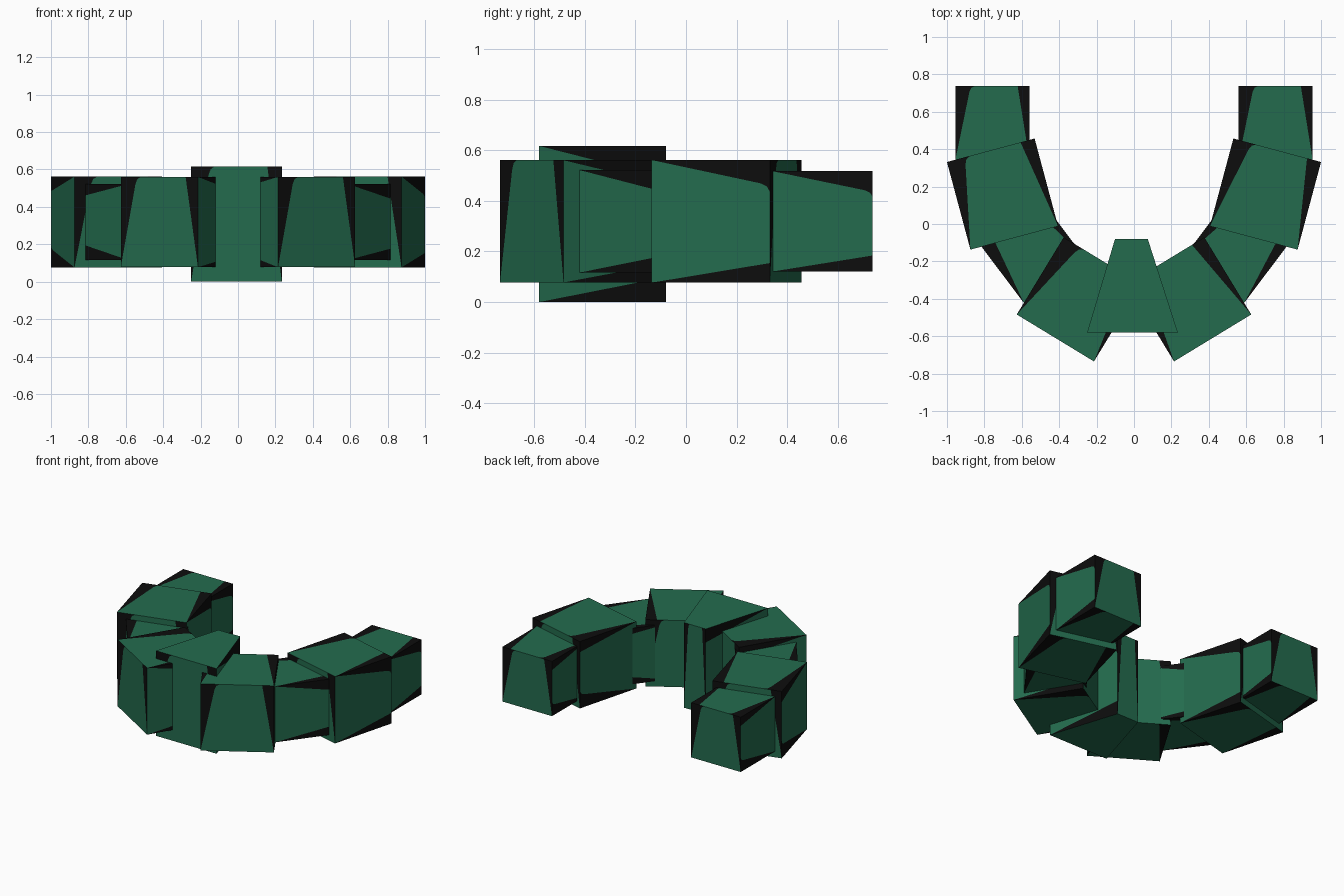
import bpy, bmesh, math
from mathutils import Vector

if "Cube" in bpy.data.objects:
    bpy.data.objects.remove(bpy.data.objects["Cube"])


def material(name, rgb):
    m = bpy.data.materials.new(name)
    m.diffuse_color = (*rgb, 1)
    m.use_nodes = True
    m.node_tree.nodes["Principled BSDF"].inputs["Base Color"].default_value = m.diffuse_color
    return m


GREEN = material("green", (0.017, 0.148, 0.076))
BLACK = material("black", (0.004, 0.004, 0.004))

# Face panel in unit coordinates: green trapezoid with one rounded corner, black wedges
PANEL = [(0, 0), (1, 0), (.84, 1), (.26, 1), (.215, .975), (.19, .92), (0, 1), (1, 1)]
PANEL_FACES = [((0, 1, 2, 3, 4, 5), 0), ((0, 5, 4, 3, 6), 1), ((1, 7, 2), 1)]


def build(name, corner, flip=False, plain_caps=False):
    """corner(s, a, z) gives a point for -1/+1 signs: s across, a along, z up."""
    bm = bmesh.new()
    up_a, up_z = Vector((0, 1, 0)), Vector((0, 0, 1))
    sides = [(Vector((1, 0, 0)), up_a), (Vector((-1, 0, 0)), up_a),
             (Vector((0, 0, 1)), up_a), (Vector((0, 0, -1)), up_a),
             (Vector((0, 1, 0)), up_z), (Vector((0, -1, 0)), up_z)]
    for n, up in sides:
        right = up.cross(n)
        if flip:
            right = -right
        c00, c10, c11, c01 = [Vector(corner(*(n + right * i + up * j)))
                              for i, j in ((-1, -1), (1, -1), (1, 1), (-1, 1))]
        if plain_caps and n.z:
            bm.faces.new([bm.verts.new(c) for c in (c00, c10, c11, c01)])
            continue
        vs = [bm.verts.new(c00 * (1 - u) * (1 - v) + c10 * u * (1 - v)
                           + c11 * u * v + c01 * (1 - u) * v) for u, v in PANEL]
        for idx, mat in PANEL_FACES:
            bm.faces.new([vs[i] for i in idx]).material_index = mat
    if flip:
        bmesh.ops.reverse_faces(bm, faces=bm.faces[:])
    me = bpy.data.meshes.new(name)
    bm.to_mesh(me)
    bm.free()
    me.materials.append(GREEN)
    me.materials.append(BLACK)
    bpy.context.collection.objects.link(bpy.data.objects.new(name, me))


def cube(name, x, y, size, angle, side):
    """Turned cube whose panels taper along the given heading; side -1 mirrors it."""
    t, h = math.radians(angle), size / 2
    a, s = Vector((math.cos(t), math.sin(t))), Vector((math.sin(t), -math.cos(t)))

    def corner(i, j, k):
        p = Vector((x, y)) + s * h * i + a * h * j
        return p.x * side, p.y, 0.319 + h * k

    build(name, corner, flip=side < 0)


# Keystone wedge at the middle of the arc
def wedge(i, j, k):
    half = 0.0875 if j > 0 else 0.2425
    return (-0.008 if j < 0 else -0.014) + half * i * -1, -0.33 + 0.25 * j, 0.3085 * (1 + k)


# mirrored like the left arm, so the rounded corner lies on the right
build("centre_wedge", wedge, flip=True, plain_caps=True)

# Arms of the arc, mirrored left and right
BLOCKS = [("shoulder_block", .295, -.403, .483, 121.3),
          ("joint_block", .55, -.137, .405, 53),
          ("outer_block", .703, .16, .485, 75),
          ("end_block", .757, .539, .397, 90)]
for label, side in (("right", 1), ("left", -1)):
    for name, x, y, size, angle in BLOCKS:
        cube(f"{label}_{name}", x, y, size, angle, side)
